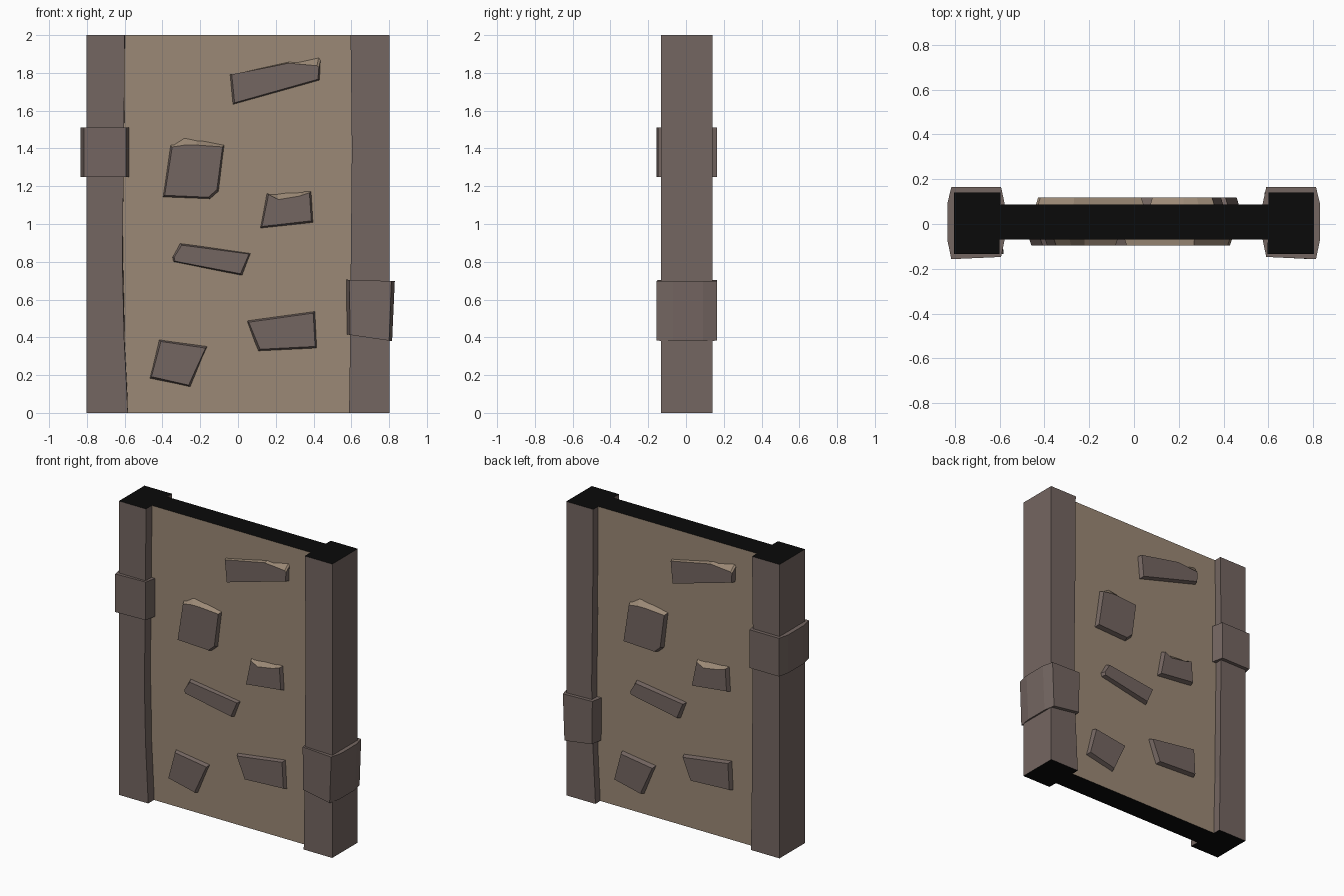
import bpy, bmesh

if "Cube" in bpy.data.objects:
    bpy.data.objects.remove(bpy.data.objects["Cube"])


def material(name, col):
    m = bpy.data.materials.new(name)
    m.diffuse_color = (*col, 1)
    m.use_nodes = True
    m.node_tree.nodes["Principled BSDF"].inputs["Base Color"].default_value = m.diffuse_color
    return m


PLASTER = material("tan plaster", (0.33, 0.25, 0.18))
STONE = material("grey brown stone", (0.175, 0.133, 0.12))
BLACK = material("black cut end", (0.003, 0.003, 0.003))


def loft(name, rings, mats, rule=None):
    """Closed skin through rings of equal length; rule picks a face's material slot."""
    bm = bmesh.new()
    vs = [[bm.verts.new(p) for p in r] for r in rings]
    n = len(rings[0])
    for a, b in zip(vs, vs[1:]):
        for i in range(n):
            j = (i + 1) % n
            bm.faces.new((a[i], a[j], b[j], b[i]))
    bm.faces.new(vs[0])
    bm.faces.new(vs[-1])
    bmesh.ops.recalc_face_normals(bm, faces=bm.faces)
    bm.normal_update()
    if rule:
        for f in bm.faces:
            f.material_index = rule(f)
    me = bpy.data.meshes.new(name)
    bm.to_mesh(me)
    bm.free()
    for m in mats:
        me.materials.append(m)
    ob = bpy.data.objects.new(name, me)
    bpy.context.collection.objects.link(ob)
    return ob


def cut_end(f):
    # open wall ends at the top and bottom are black
    return 1 if abs(f.normal.z) > 0.9 else 0


# Wall panel
loft("wall_panel",
     [[(-0.65, -0.07, z), (0.65, -0.07, z), (0.65, 0.088, z), (-0.65, 0.088, z)] for z in (0, 2)],
     [PLASTER, BLACK], cut_end)

# Posts with uneven inner edges: (height, edge on one corner, edge on the other)
EDGE = [(0, 0.583, 0.588), (0.4, 0.603, 0.594), (0.8, 0.612, 0.597),
        (1.4, 0.604, 0.603), (2, 0.60, 0.596)]
for name, s in (("left_post", -1), ("right_post", 1)):
    rings = []
    for z, a, b in EDGE:
        front, back = (a, b) if s < 0 else (b, a)
        rings.append([(s * 0.803, -0.133, z), (s * front, -0.133, z),
                      (s * back, 0.141, z), (s * 0.803, 0.141, z)])
    loft(name, rings, [STONE, BLACK], cut_end)

# Stone bands around the posts
SECTION = [(0.833, 0.09), (0.815, 0.165), (0.593, 0.165), (0.577, 0.09),
           (0.577, -0.07), (0.593, -0.147), (0.815, -0.157), (0.833, -0.07)]
loft("left_band", [[(-x, y, z) for x, y in SECTION] for z in (1.25, 1.51)], [STONE])
low = [(x - max(0, x - 0.7) * 0.13, y, 0.415 - (x - 0.577) * 0.137) for x, y in SECTION]
high = [(x - 0.003, y, 0.705 - (x - 0.577) * 0.03) for x, y in SECTION]
loft("right_band", [low, high], [STONE])

# Raised stones: outline points (x, z, chip), chip lowers the front edge there
STONES = [
    [(-0.045, 1.79, 0), (0.27, 1.86, 0), (0.43, 1.895, 0.045), (0.44, 1.88, 0.04),
     (0.435, 1.76, 0), (-0.03, 1.63, 0)],
    [(-0.36, 1.42, 0), (-0.29, 1.465, 0.035), (-0.22, 1.45, 0.02), (-0.07, 1.42, 0),
     (-0.10, 1.17, 0), (-0.145, 1.13, 0), (-0.40, 1.14, 0)],
    [(0.15, 1.165, 0), (0.205, 1.168, 0.03), (0.34, 1.173, 0.015), (0.39, 1.175, 0),
     (0.40, 1.005, 0), (0.115, 0.975, 0)],
    [(-0.31, 0.90, 0), (0.07, 0.845, 0), (0.025, 0.725, 0), (-0.345, 0.80, 0), (-0.35, 0.825, 0)],
    [(0.045, 0.49, 0), (0.41, 0.54, 0), (0.42, 0.34, 0), (0.105, 0.325, 0)],
    [(-0.42, 0.39, 0), (-0.16, 0.355, 0), (-0.25, 0.135, 0), (-0.47, 0.18, 0)],
]
# The back carries the same stones turned half a circle
for side, s, y0, y1 in (("front", 1, -0.06, -0.095), ("back", -1, 0.078, 0.118)):
    for k, pts in enumerate(STONES):
        cx = sum(p[0] for p in pts) / len(pts)
        cz = sum(p[1] for p in pts) / len(pts)
        chipped = any(p[2] for p in pts)

        def inset(v, c):
            return v - 0.012 * max(-1, min(1, (v - c) / 0.08))

        base = [(s * x, y0, z) for x, z, d in pts]
        face = [(s * inset(x, cx), y1, inset(z, cz) - d) for x, z, d in pts]
        loft(f"{side}_stone_{k + 1}", [base, face], [STONE, PLASTER],
             lambda f: 1 if chipped and f.normal.z > 0.3 else 0)
